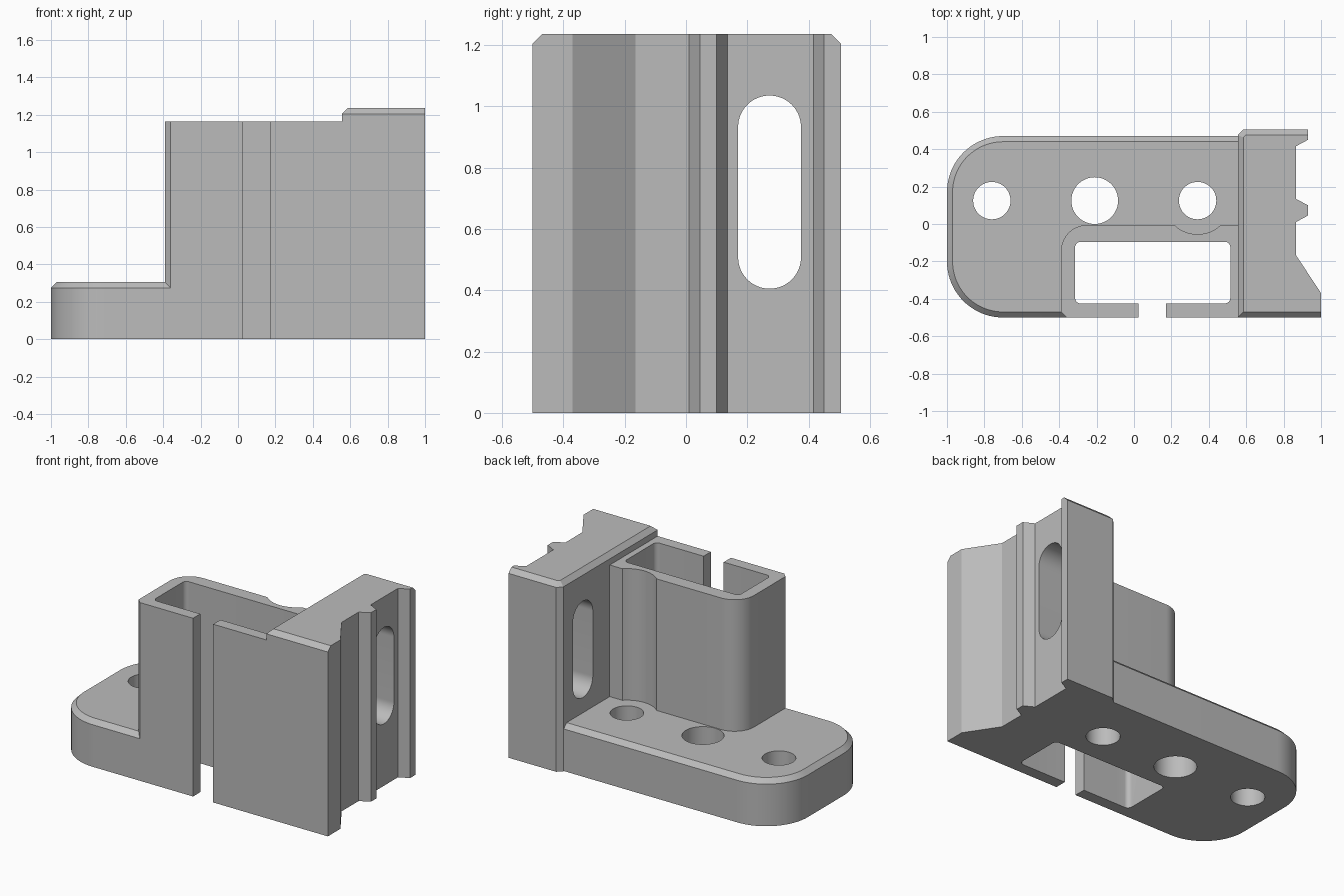
import bpy, bmesh, math
from mathutils import Vector, Matrix

cube = bpy.data.objects.get("Cube")
if cube:
    bpy.data.objects.remove(cube, do_unlink=True)

grey = bpy.data.materials.new("plain_grey")
grey.use_nodes = True
grey.diffuse_color = (0.5, 0.5, 0.5, 1)
grey.node_tree.nodes["Principled BSDF"].inputs["Base Color"].default_value = (0.5, 0.5, 0.5, 1)


def outline(corners):
    """Corners are (x, y, radius, segments); one segment gives a chamfer."""
    pts = []
    for i, (x, y, r, seg) in enumerate(corners):
        p = Vector((x, y))
        if not r:
            pts.append(p)
            continue
        a = (Vector(corners[i - 1][:2]) - p).normalized() * r
        b = (Vector(corners[(i + 1) % len(corners)][:2]) - p).normalized() * r
        for k in range(seg + 1):
            t = k / seg * math.pi / 2
            pts.append(p + a * (1 - math.sin(t)) + b * (1 - math.cos(t)))
    return pts


def prism(name, pts, z0, z1, chamfer=0, pick=lambda a, b: True):
    """Extrude an outline upward, chamfering the chosen top edges."""
    bm = bmesh.new()
    low = bm.faces.new([bm.verts.new((p.x, p.y, z0)) for p in pts])
    new = bmesh.ops.extrude_face_region(bm, geom=[low])["geom"]
    for v in new:
        if isinstance(v, bmesh.types.BMVert):
            v.co.z = z1
    bmesh.ops.recalc_face_normals(bm, faces=bm.faces)
    if chamfer:
        top = [e for e in bm.edges if all(abs(v.co.z - z1) < 1e-5 for v in e.verts)
               and pick(e.verts[0].co, e.verts[1].co)]
        bmesh.ops.bevel(bm, geom=top, offset=chamfer, segments=1, affect='EDGES')
    mesh = bpy.data.meshes.new(name)
    bm.to_mesh(mesh)
    bm.free()
    mesh.materials.append(grey)
    obj = bpy.data.objects.new(name, mesh)
    bpy.context.collection.objects.link(obj)
    return obj


def circle(x, y, r, n=48):
    return [Vector((x + r * math.cos(2 * math.pi * k / n), y + r * math.sin(2 * math.pi * k / n)))
            for k in range(n)]


def rect(x0, x1, y0, y1, r=0, seg=8):
    return outline([(x0, y0, r, seg), (x1, y0, r, seg), (x1, y1, r, seg), (x0, y1, r, seg)])


def combine(body, other, operation):
    """Apply a boolean and discard the helper."""
    mod = body.modifiers.new(operation.lower(), 'BOOLEAN')
    mod.operation, mod.solver, mod.object = operation, 'EXACT', other
    bpy.context.view_layer.objects.active = body
    bpy.ops.object.modifier_apply(modifier=mod.name)
    bpy.data.objects.remove(other, do_unlink=True)


FRONT, BACK, C = -0.5, 0.47, 0.03

# Base plate with two rounded ends and a chamfered rim
base = prism("slotted_bracket", outline([
    (-1, FRONT, 0.3, 20), (0.62, FRONT, 0, 1), (0.62, BACK, 0, 1), (-1, BACK, 0.3, 20)]),
    0, 0.305, C)

# Square sleeve, relieved behind for the screw head
sleeve = prism("sleeve", outline([
    (-0.39, FRONT, C, 1), (0.6, FRONT, 0, 1), (0.6, -0.005, 0, 1), (-0.39, -0.005, 0.14, 14)]),
    0, 1.165)
combine(sleeve, prism("screw_relief", circle(0.34, 0.125, 0.18), -0.1, 1.4), 'DIFFERENCE')

# Upright rail with a ribbed outer side
rail_points = [(0.555, FRONT), (1, FRONT), (1, -0.37), (0.865, -0.165), (0.865, 0.01),
               (0.93, 0.045), (0.93, 0.1), (0.865, 0.135), (0.865, 0.415), (0.93, 0.45),
               (0.93, 0.505), (0.585, 0.505), (0.555, 0.475)]


def rail_edge(a, b):
    mid = (a + b) / 2
    return mid.x < 0.58 or mid.y < FRONT + 0.001 or mid.y > 0.504


rail = prism("rail", [Vector(p) for p in rail_points], 0, 1.235, C, rail_edge)

# Long slot through the rail
slot = prism("rail_slot", rect(0.17, 0.375, 0.405, 1.035, 0.1025, 16), 0.4, 1.2)
slot.data.transform(Matrix(((0, 0, 1, 0), (1, 0, 0, 0), (0, 1, 0, 0), (0, 0, 0, 1))))
combine(rail, slot, 'DIFFERENCE')

combine(base, sleeve, 'UNION')
combine(base, rail, 'UNION')

# Cavity, front opening and three screw holes
cuts = [rect(-0.315, 0.515, -0.425, -0.095, 0.03), rect(0.025, 0.17, -0.6, -0.3),
        circle(-0.76, 0.125, 0.1), circle(-0.21, 0.125, 0.125), circle(0.34, 0.125, 0.1)]
for pts in cuts:
    combine(base, prism("cutter", pts, -0.1, 1.4), 'DIFFERENCE')

# Smooth the curves, keep the edges crisp
bpy.ops.object.select_all(action='DESELECT')
base.select_set(True)
bpy.context.view_layer.objects.active = base
bpy.ops.object.shade_smooth_by_angle(angle=math.radians(25))
